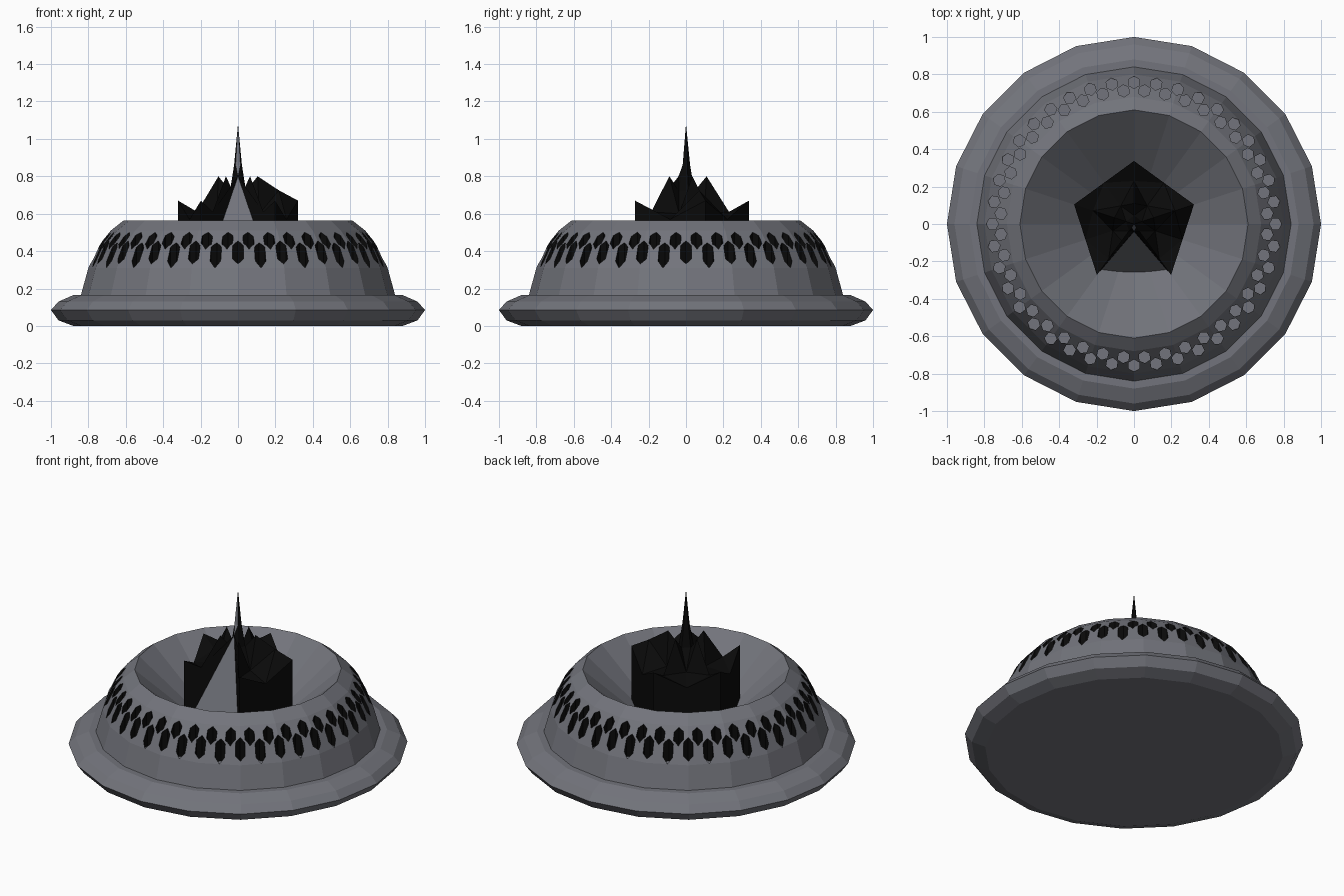
import bpy, bmesh, math
from mathutils import Vector

if "Cube" in bpy.data.objects:
    bpy.data.objects.remove(bpy.data.objects["Cube"])


def material(name, rgb):
    m = bpy.data.materials.new(name)
    m.diffuse_color = (*rgb, 1)
    m.use_nodes = True
    m.node_tree.nodes["Principled BSDF"].inputs["Base Color"].default_value = m.diffuse_color
    return m


GREY = material("slate_grey", (0.17, 0.175, 0.2))
BLACK = material("soot_black", (0.003, 0.003, 0.003))


def finish(bm, name):
    me = bpy.data.meshes.new(name)
    bm.to_mesh(me)
    bm.free()
    me.materials.append(GREY)
    me.materials.append(BLACK)
    ob = bpy.data.objects.new(name, me)
    bpy.context.collection.objects.link(ob)
    return ob


def lathe(name, profile, sides=20):
    """Closed solid of revolution; first and last profile points lie on the axis."""
    bm = bmesh.new()
    rings = []
    for r, z in profile:
        n = sides if r > 0 else 1
        rings.append([bm.verts.new((r * math.cos(math.tau * i / sides),
                                    r * math.sin(math.tau * i / sides), z)) for i in range(n)])
    for a, b in zip(rings, rings[1:]):
        for i in range(sides):
            j = (i + 1) % sides
            if len(a) == 1:
                bm.faces.new((a[0], b[j], b[i]))
            elif len(b) == 1:
                bm.faces.new((a[i], a[j], b[0]))
            else:
                bm.faces.new((a[i], a[j], b[j], b[i]))
    bmesh.ops.recalc_face_normals(bm, faces=bm.faces)
    return finish(bm, name)


# round foot, perforated dome and inner bowl in one turned body
body = lathe("fire_bowl", [
    (0, 0), (0.88, 0), (0.96, 0.03), (1.0, 0.085), (0.96, 0.13), (0.88, 0.165),
    (0.84, 0.165), (0.80, 0.31), (0.745, 0.43), (0.68, 0.51), (0.61, 0.565),
    (0.25, 0.25), (0, 0.22)])

# two staggered rings of hexagonal vent holes with black walls
bm = bmesh.new()
for radius, shift in ((0.757, 0), (0.714, 0.5)):
    for k in range(40):
        a = math.tau * (k + shift) / 40
        c = Vector((radius * math.cos(a), radius * math.sin(a), 0))
        hexa = [c + Vector((0.033 * math.cos(a + math.tau * i / 6),
                            0.033 * math.sin(a + math.tau * i / 6), 0)) for i in range(6)]
        lo = [bm.verts.new((p.x, p.y, 0.3)) for p in hexa]
        hi = [bm.verts.new((p.x, p.y, 0.7)) for p in hexa]
        bm.faces.new(lo[::-1])
        bm.faces.new(hi)
        for i in range(6):
            j = (i + 1) % 6
            bm.faces.new((lo[i], lo[j], hi[j], hi[i])).material_index = 1
cutter = finish(bm, "vent_cutter")
cutter.hide_render = True
mod = body.modifiers.new("vents", 'BOOLEAN')
mod.operation = 'DIFFERENCE'
mod.solver = 'EXACT'
mod.object = cutter
dg = bpy.context.evaluated_depsgraph_get()
body.data = bpy.data.meshes.new_from_object(body.evaluated_get(dg))
body.modifiers.clear()
bpy.data.objects.remove(cutter)

# jagged five-sided flame: ridges at the corners, low gaps between, one tall spike
bm = bmesh.new()
BASE = 0.22


def polar(r, z, deg):
    a = math.radians(deg)
    return bm.verts.new((r * math.cos(a), r * math.sin(a), z))


R = 0.337
angles = [90 + 72 * i for i in range(5)]
foot = [polar(R, BASE, a) for a in angles]
corner = [polar(R, 0.67, a) for a in angles]
valley = [polar(0.23, 0.68 if i == 4 else 0.61, a) for i, a in enumerate(angles)]
valley[4].co.z = 0.725
peak = [polar(0.11, 0.80, a) for a in angles]
neck = [polar(0.045, 0.72, a) for a in angles]
waist = [polar(0.022, 0.86, a) for a in angles]
tip = bm.verts.new((0, 0, 1.08))


def face(*vs, dark=True):
    bm.faces.new(vs).material_index = int(dark)


for i in range(5):
    j = (i + 1) % 5
    front = i == 2
    mid = angles[i] + 36
    if front:
        # open front: ridge walls on both sides of a grey leaning blade
        top = polar(0.04, 0.80, mid)
        face(foot[i], foot[j], top, dark=False)
        face(foot[i], top, neck[i], peak[i], valley[i], corner[i])
        face(foot[j], corner[j], valley[j], peak[j], neck[j], top)
        face(neck[i], top, waist[i])
        face(top, neck[j], waist[j])
        face(top, waist[j], waist[i], dark=False)
    else:
        # outer wall with a notch, then sloping sides up to the inner peaks
        notch = polar(R * math.cos(math.radians(36)), 0.57, mid)
        dip = polar(0.12, 0.60, mid)
        face(foot[i], foot[j], corner[j], notch, corner[i])
        face(corner[i], notch, valley[i])
        face(notch, corner[j], valley[j])
        face(notch, dip, valley[i])
        face(notch, valley[j], dip)
        face(valley[i], dip, peak[i])
        face(dip, valley[j], peak[j])
        face(peak[i], dip, neck[i])
        face(dip, peak[j], neck[j])
        face(dip, neck[j], neck[i])
        face(neck[i], neck[j], waist[j], waist[i])
    face(waist[i], waist[j], tip, dark=not front)
finish(bm, "flame")
